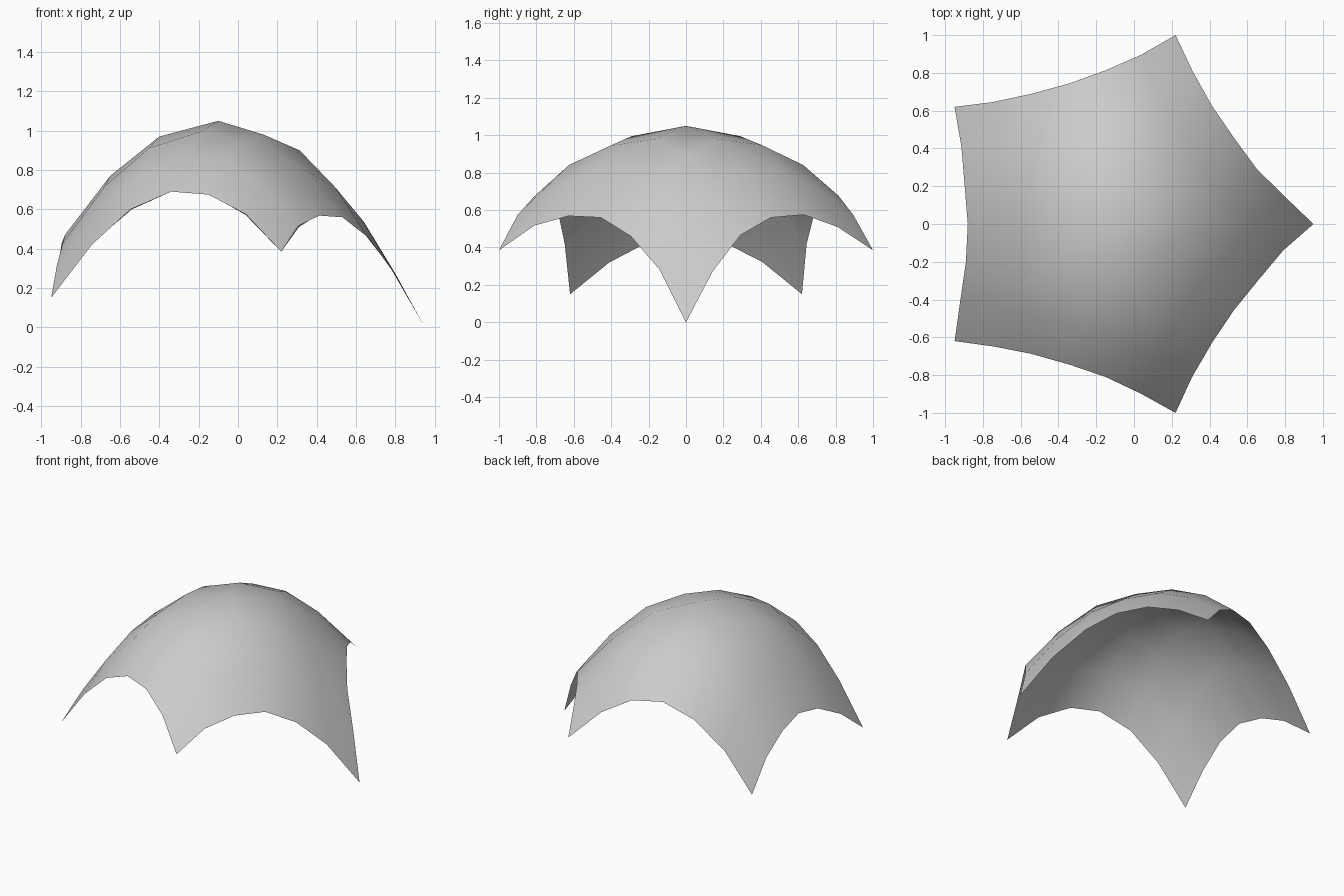
import bpy, bmesh
from mathutils import Vector

if "Cube" in bpy.data.objects:
    bpy.data.objects.remove(bpy.data.objects["Cube"])

def flip(pts):
    """Mirror a row of points across the y = 0 plane."""
    return [(x, -y, z) for x, y, z in pts]

# Scalloped rim, one half: tip -> side corner -> rear corner -> rear middle
tip_side = [(.95, 0, 0), (.79, .14, .28), (.66, .295, .46), (.53, .455, .56),
            (.41, .63, .575), (.31, .81, .51), (.22, 1, .385)]
side_rear = [(.22, 1, .385), (.04, .9, .575), (-.15, .81, .675), (-.34, .745, .69),
             (-.54, .69, .6), (-.75, .645, .42), (-.95, .62, .15)]
rear = [(-.95, .62, .15), (-.92, .41, .32), (-.89, .2, .43), (-.88, 0, .47)]
rear_edge = rear + flip(rear[:-1])[::-1]

# Five rim edges in order around the canopy
edges = [tip_side, side_rear, rear_edge, flip(side_rear)[::-1], flip(tip_side)[::-1]]

# Ribs running from the crown to the middle of each rim edge
crown = (-.1, 0, 1.05)
rib_a = [crown, (.13, .165, .98), (.34, .32, .8), tip_side[3]]
rib_b = [crown, (-.19, .29, .995), (-.27, .545, .87), side_rear[3]]
rib_c = [crown, (-.4, 0, .97), (-.65, 0, .77), rear[3]]
ribs = [rib_a, rib_b, rib_c, flip(rib_b), flip(rib_a)]

def coons(e0, e1, f0, f1):
    """Fill a 4 x 4 grid between opposite rows e0/e1 and f0/f1."""
    e0, e1, f0, f1 = [[Vector(p) for p in row] for row in (e0, e1, f0, f1)]
    grid = []
    for i in range(4):
        u = i / 3
        row = []
        for j in range(4):
            v = j / 3
            flat = ((1 - u) * (1 - v) * e0[0] + u * (1 - v) * e0[3]
                    + (1 - u) * v * e1[0] + u * v * e1[3])
            row.append((1 - v) * e0[i] + v * e1[i] + (1 - u) * f0[j] + u * f1[j] - flat)
        grid.append(row)
    return grid

# One patch per corner, all meeting at the crown
bm = bmesh.new()
for k in range(5):
    before, after = edges[k - 1], edges[k]
    grid = coons(ribs[k - 1], after[:4], ribs[k], before[3:])
    verts = [[bm.verts.new(p) for p in row] for row in grid]
    for i in range(3):
        for j in range(3):
            bm.faces.new((verts[i][j], verts[i + 1][j],
                          verts[i + 1][j + 1], verts[i][j + 1]))
bmesh.ops.remove_doubles(bm, verts=bm.verts, dist=.001)
bmesh.ops.recalc_face_normals(bm, faces=bm.faces)
if sum(f.normal.z for f in bm.faces) < 0:
    bmesh.ops.reverse_faces(bm, faces=bm.faces)
for f in bm.faces:
    f.smooth = True

mesh = bpy.data.meshes.new("canopy")
bm.to_mesh(mesh)
bm.free()
canopy = bpy.data.objects.new("canopy", mesh)
bpy.context.collection.objects.link(canopy)

grey = bpy.data.materials.new("light_grey")
grey.diffuse_color = (.6, .6, .6, 1)
grey.use_nodes = True
grey.node_tree.nodes["Principled BSDF"].inputs["Base Color"].default_value = grey.diffuse_color
mesh.materials.append(grey)
